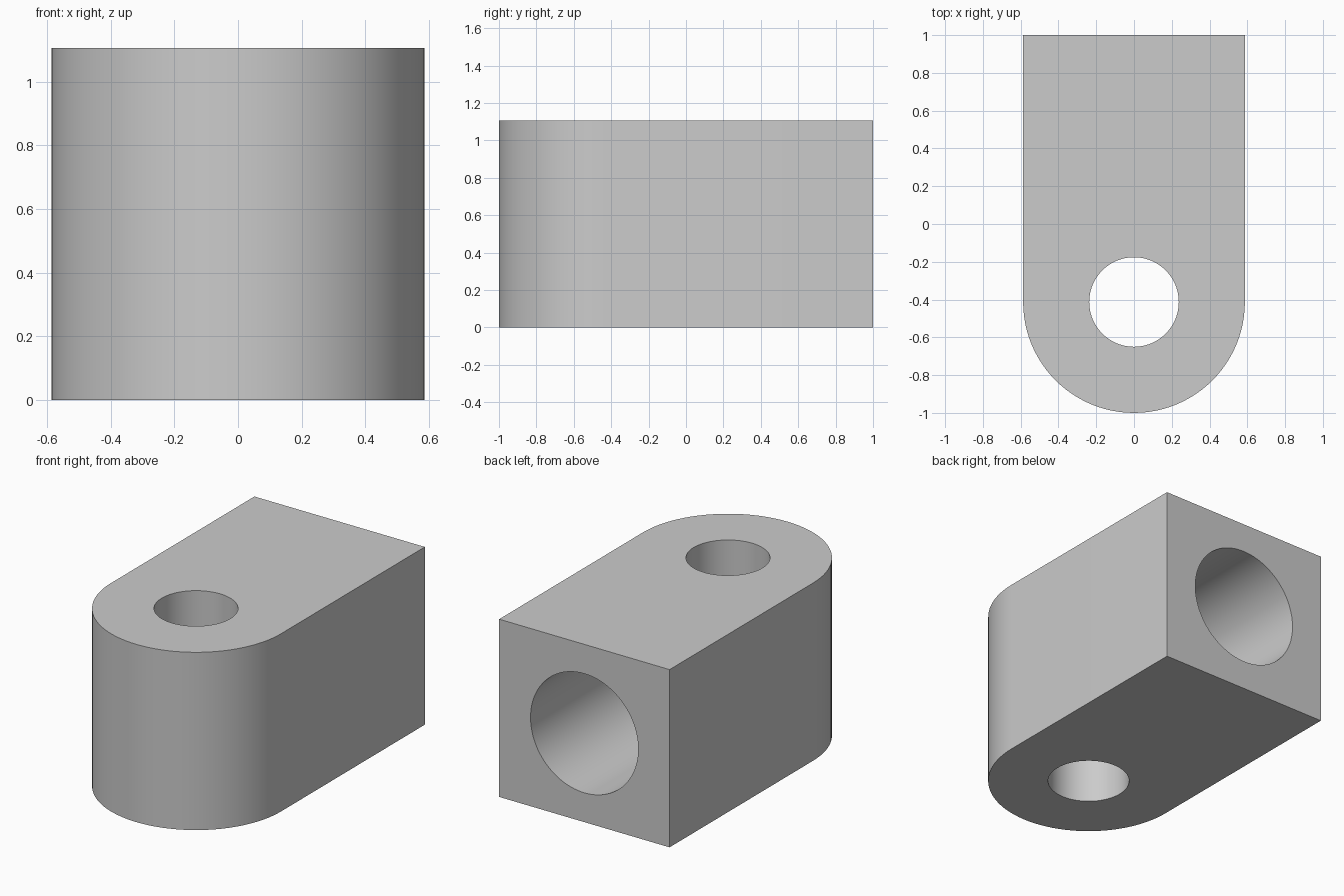
import bpy, bmesh, math

old = bpy.data.objects.get("Cube")
if old:
    bpy.data.objects.remove(old, do_unlink=True)

RADIUS, HEIGHT = 0.587, 1.107
PIN_Y = -1 + RADIUS
PIN_R, BORE_R, BORE_DEPTH = 0.237, 0.371, 1.0

grey = bpy.data.materials.new("plain grey")
grey.use_nodes = True
colour = (0.6, 0.6, 0.6, 1)
grey.diffuse_color = colour
grey.node_tree.nodes["Principled BSDF"].inputs["Base Color"].default_value = colour

# Block with a square back and a half-round front
STEPS = 48
arc = [math.pi * (1 + i / STEPS) for i in range(STEPS + 1)]
outline = [(RADIUS * math.cos(a), PIN_Y + RADIUS * math.sin(a)) for a in arc]
outline += [(RADIUS, 1), (-RADIUS, 1)]
bm = bmesh.new()
base = bm.faces.new([bm.verts.new((x, y, 0)) for x, y in outline])
top = bmesh.ops.extrude_face_region(bm, geom=[base])["geom"]
bmesh.ops.translate(bm, vec=(0, 0, HEIGHT),
                    verts=[v for v in top if isinstance(v, bmesh.types.BMVert)])
bmesh.ops.recalc_face_normals(bm, faces=bm.faces)
mesh = bpy.data.meshes.new("rounded_block")
bm.to_mesh(mesh)
bm.free()
mesh.materials.append(grey)
block = bpy.data.objects.new("rounded_block", mesh)
bpy.context.collection.objects.link(block)


def drill(name, radius, depth, location, rotation=(0, 0, 0)):
    """Cut a round hole into the block and remove the cutter."""
    bpy.ops.mesh.primitive_cylinder_add(vertices=96, radius=radius, depth=depth,
                                        location=location, rotation=rotation)
    cutter = bpy.context.object
    cutter.name = name
    cutter.hide_render = True
    cutter.data.materials.append(grey)
    cut = block.modifiers.new(name, "BOOLEAN")
    cut.operation, cut.solver, cut.object = "DIFFERENCE", "EXACT", cutter
    bpy.context.view_layer.objects.active = block
    bpy.ops.object.modifier_apply(modifier=name)
    bpy.data.objects.remove(cutter, do_unlink=True)


# Upright through hole and blind bore in the back
drill("pin_hole", PIN_R, HEIGHT * 2, (0, PIN_Y, HEIGHT / 2))
drill("back_bore", BORE_R, BORE_DEPTH * 2, (0, 1, HEIGHT / 2), (math.pi / 2, 0, 0))

# Smooth curved walls, crisp rims
bpy.ops.object.select_all(action="DESELECT")
block.select_set(True)
bpy.context.view_layer.objects.active = block
bpy.ops.object.shade_smooth_by_angle(angle=math.radians(30))
